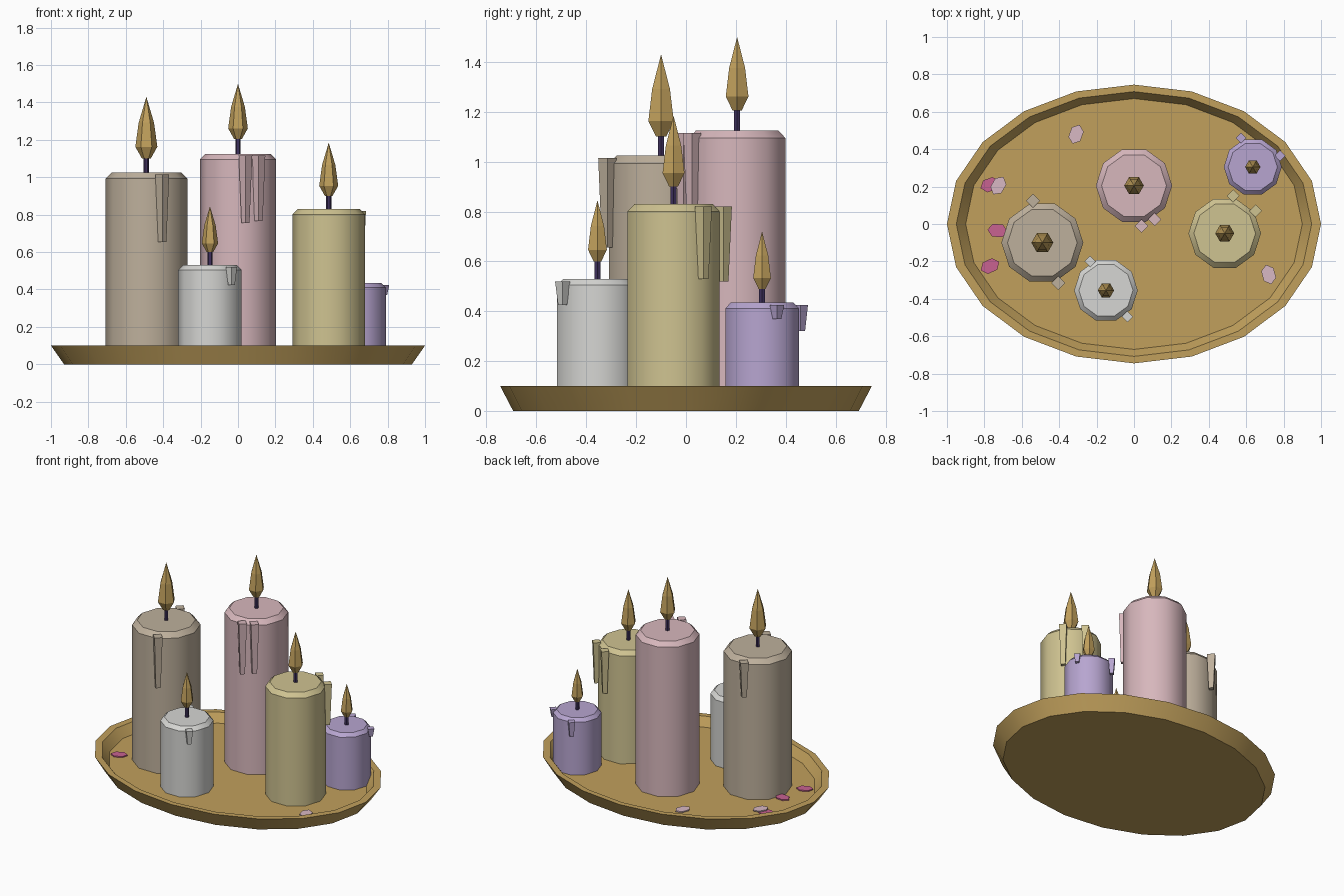
import bpy, bmesh, math
from mathutils import Matrix

if "Cube" in bpy.data.objects:
    bpy.data.objects.remove(bpy.data.objects["Cube"])

FLOOR = 0.04


def material(name, r, g, b):
    m = bpy.data.materials.new(name)
    lin = [((c / 255 + 0.055) / 1.055) ** 2.4 for c in (r, g, b)]
    m.diffuse_color = (*lin, 1)
    m.use_nodes = True
    m.node_tree.nodes["Principled BSDF"].inputs["Base Color"].default_value = m.diffuse_color
    return m


GOLD = material("gold", 193, 160, 92)
WICK = material("dark_purple", 62, 48, 92)
MAGENTA = material("magenta", 200, 98, 145)
BLUSH = material("blush", 216, 184, 196)
TAN = material("tan_wax", 190, 176, 156)
PINK = material("pink_wax", 215, 183, 188)
WHITE = material("white_wax", 214, 214, 211)
YELLOW = material("yellow_wax", 207, 195, 145)
PURPLE = material("purple_wax", 183, 165, 208)


def lathe(name, profile, sides, mat, loc=(0, 0, 0), ratio=1, turn=0, smooth=None):
    """Spin (radius, z) points into a closed solid; radius 0 makes a tip."""
    bm = bmesh.new()
    rings = []
    for r, z in profile:
        if r == 0:
            rings.append([bm.verts.new((0, 0, z))] * sides)
        else:
            rings.append([bm.verts.new((r * math.cos(a), r * ratio * math.sin(a), z))
                          for a in (turn + math.tau * i / sides for i in range(sides))])
    for lo, hi in zip(rings, rings[1:]):
        for i in range(sides):
            j = (i + 1) % sides
            quad = list(dict.fromkeys((lo[i], lo[j], hi[j], hi[i])))
            bm.faces.new(quad)
    for ring in (rings[0], rings[-1]):
        if ring[0] is not ring[1]:
            bm.faces.new(ring)
    bmesh.ops.recalc_face_normals(bm, faces=bm.faces)
    me = bpy.data.meshes.new(name)
    bm.to_mesh(me)
    bm.free()
    me.materials.append(mat)
    ob = bpy.data.objects.new(name, me)
    ob.location = loc
    bpy.context.collection.objects.link(ob)
    if smooth:
        bpy.ops.object.select_all(action='DESELECT')
        ob.select_set(True)
        bpy.context.view_layer.objects.active = ob
        bpy.ops.object.shade_smooth_by_angle(angle=math.radians(smooth))
    return ob


# Oval tray with a raised, rounded rim
lathe("tray", [(0.93, 0), (1.0, 0.1), (0.95, 0.1), (0.9, FLOOR)],
      20, GOLD, ratio=0.745, smooth=30)

# Candles: name, wax, x, y, radius, top, flame base, flame tip,
# drips as (x, y, radius, bottom)
candles = [
    ("tan", TAN, -0.49, -0.10, 0.219, 1.025, 1.10, 1.43,
     [(-0.54, 0.125, 0.037, 0.77), (-0.405, -0.315, 0.037, 0.655)]),
    ("pink", PINK, 0, 0.205, 0.204, 1.125, 1.205, 1.50,
     [(0.04, -0.01, 0.036, 0.755), (0.11, 0.025, 0.036, 0.765)]),
    ("white", WHITE, -0.15, -0.355, 0.17, 0.53, 0.60, 0.845,
     [(-0.235, -0.20, 0.03, 0.40), (-0.035, -0.495, 0.03, 0.425)]),
    ("yellow", YELLOW, 0.485, -0.05, 0.194, 0.83, 0.90, 1.185,
     [(0.53, 0.15, 0.034, 0.52), (0.65, 0.07, 0.034, 0.53)]),
    ("purple", PURPLE, 0.635, 0.305, 0.155, 0.435, 0.49, 0.72,
     [(0.572, 0.46, 0.029, 0.32), (0.78, 0.365, 0.029, 0.37)]),
]
for name, wax, x, y, r, top, base, tip, drips in candles:
    # Wax pillar with chamfered top edge
    lathe(name + "_candle", [(r, FLOOR), (r, top - 0.15 * r), (0.85 * r, top)],
          10, wax, (x, y, 0), smooth=38)
    lathe(name + "_wick", [(0.014, top), (0.014, base + 0.02)], 6, WICK, (x, y, 0))
    h = tip - base
    f = 0.178 * h
    lathe(name + "_flame", [(0.4 * f, base), (f, base + 0.19 * h),
                            (0.7 * f, base + 0.58 * h), (0, tip)], 6, GOLD, (x, y, 0))
    # Tapered wax drips down the side
    for n, (dx, dy, dr, low) in enumerate(drips, 1):
        lathe(f"{name}_drip_{n}", [(0.6 * dr, low), (dr, top - 0.01)], 4, wax, (dx, dy, 0))

# Loose petals lying on the tray
petals = [(-0.77, 0.21, 20, MAGENTA), (-0.725, 0.205, 60, BLUSH),
          (-0.73, -0.035, -5, MAGENTA), (-0.77, -0.225, 25, MAGENTA),
          (-0.31, 0.48, 70, BLUSH), (0.72, -0.27, 105, BLUSH)]
for n, (x, y, deg, mat) in enumerate(petals, 1):
    z = FLOOR + (0.012 if n == 2 else 0.003)
    ob = lathe(f"petal_{n}", [(0.054, 0), (0.054, 0.008)], 6, mat, (x, y, z), ratio=0.72)
    ob.rotation_euler.z = math.radians(deg)
